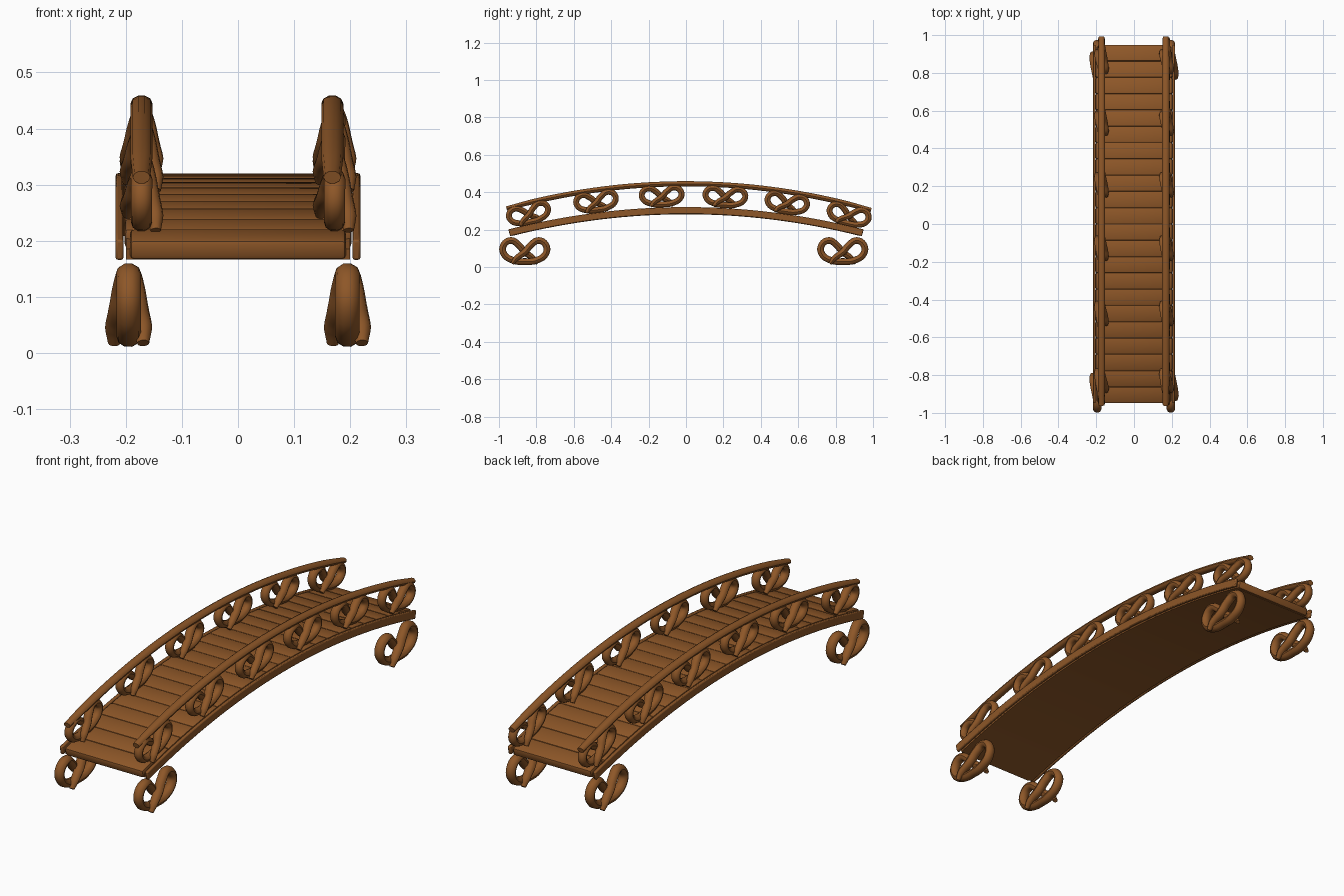
import bpy, bmesh, math
from mathutils import Matrix, Vector

if "Cube" in bpy.data.objects:
    bpy.data.objects.remove(bpy.data.objects["Cube"])

brown = bpy.data.materials.new("baked_brown")
brown.use_nodes = True
COLOUR = (0.27, 0.095, 0.021, 1)
brown.diffuse_color = COLOUR
brown.node_tree.nodes["Principled BSDF"].inputs["Base Color"].default_value = COLOUR


def deck_z(y):
    return 0.302 - 0.133 * y * y


def rail_z(y):
    return 0.445 - 0.143 * y * y


def slope(y):
    return math.atan(-2 * 0.138 * y)


def add_object(name, mesh, location=(0, 0, 0), smooth=True):
    obj = bpy.data.objects.new(name, mesh)
    obj.location = location
    bpy.context.collection.objects.link(obj)
    if smooth:
        bpy.ops.object.select_all(action="DESELECT")
        obj.select_set(True)
        bpy.context.view_layer.objects.active = obj
        bpy.ops.object.shade_smooth_by_angle(angle=math.radians(40))
    return obj


def rope_mesh(name, points, radii, depth, widen):
    """Round rope through the points, widened along x."""
    curve = bpy.data.curves.new(name, "CURVE")
    curve.dimensions = "3D"
    curve.bevel_depth = depth
    curve.bevel_resolution = 3
    curve.resolution_u = 6
    curve.use_fill_caps = True
    spline = curve.splines.new("BEZIER")
    spline.bezier_points.add(len(points) - 1)
    for bp, p, r in zip(spline.bezier_points, points, radii):
        bp.co = p
        bp.radius = r
        bp.handle_left_type = bp.handle_right_type = "AUTO"
    temp = bpy.data.objects.new(name, curve)
    bpy.context.collection.objects.link(temp)
    graph = bpy.context.evaluated_depsgraph_get()
    mesh = bpy.data.meshes.new_from_object(temp.evaluated_get(graph))
    bpy.data.objects.remove(temp)
    mesh.transform(Matrix.Diagonal((widen, 1, 1, 1)))
    mesh.materials.clear()
    mesh.materials.append(brown)
    return mesh


def arched_bar(name, x, width, height, y_end, offset, bevel):
    """Rectangular bar following the deck arch."""
    bm = bmesh.new()
    rings = []
    steps = 32
    for i in range(steps + 1):
        y = y_end * (2 * i / steps - 1)
        a = slope(y)
        up = Vector((0, -math.sin(a), math.cos(a)))
        mid = Vector((0, y, deck_z(y))) + up * offset
        rings.append([bm.verts.new(mid + Vector((sx * width / 2, 0, 0)) + up * sz * height / 2)
                      for sx, sz in ((-1, -1), (1, -1), (1, 1), (-1, 1))])
    for a, b in zip(rings, rings[1:]):
        for k in range(4):
            n = (k + 1) % 4
            bm.faces.new((a[k], a[n], b[n], b[k]))
    bm.faces.new(rings[0])
    bm.faces.new(rings[-1])
    bmesh.ops.recalc_face_normals(bm, faces=bm.faces)
    mesh = bpy.data.meshes.new(name)
    bm.to_mesh(mesh)
    bm.free()
    mesh.materials.append(brown)
    obj = add_object(name, mesh, (x, 0, 0))
    if bevel:
        mod = obj.modifiers.new("soft_edges", "BEVEL")
        mod.width = bevel
        mod.segments = 2
    return obj


# Deck planks, laid along the arch
PLANKS = 22
bm = bmesh.new()
for i in range(PLANKS):
    y = 0.945 * (2 * (i + 0.5) / PLANKS - 1)
    end = i in (0, PLANKS - 1)
    size = Matrix.Diagonal((0.385 if end else 0.405, 0.089, 0.036, 1))
    turn = Matrix.Rotation(slope(y), 4, "X")
    bmesh.ops.create_cube(bm, size=1, matrix=Matrix.Translation((0, y, deck_z(y))) @ turn @ size)
bmesh.ops.bevel(bm, geom=list(bm.edges), offset=0.008, segments=2, profile=0.5, affect="EDGES")
mesh = bpy.data.meshes.new("deck_planks")
bm.to_mesh(mesh)
bm.free()
mesh.materials.append(brown)
add_object("deck_planks", mesh)

# Smooth underside and the two side beams
arched_bar("deck_underside", 0, 0.40, 0.02, 0.935, -0.010, 0)
for side, x in (("left", 0.211), ("right", -0.211)):
    arched_bar(side + "_beam", x, 0.014, 0.037, 0.945, 0, 0.004)

# Handrails
rail_points = []
for i in range(15):
    y = -0.96 + 1.95 * i / 14
    rail_points.append((0, y, rail_z(y)))
rail_mesh = rope_mesh("handrail", rail_points, [0.8] + [1] * 13 + [0.8], 0.0145, 1.35)
for side, x in (("left", 0.168), ("right", -0.172)):
    add_object(side + "_handrail", rail_mesh, (x, 0, 0))

# Twisted knot: half a path, repeated with a half turn about the vertical axis
HALF = [(0.022, -0.56, -1.02), (0.02, -0.38, -0.58), (0.012, 0, -0.05), (0.006, 0.28, 0.55),
        (0, 0.62, 0.92), (0, 0.95, 0.5), (0, 0.93, -0.2), (0, 0.5, -0.75)]


def knot_mesh(name, half_width, half_height, radius, widen):
    half = [(x, y * half_width, z * half_height) for x, y, z in HALF]
    bottom = [(0, 0, -0.84 * half_height)]
    path = half + bottom + [(-x, -y, z) for x, y, z in reversed(half)]
    radii = [0.5, 0.85] + [1] * (len(path) - 4) + [0.85, 0.5]
    return rope_mesh(name, path, radii, radius, widen)


rail_knot = knot_mesh("rail_knot", 0.108, 0.050, 0.0165, 1.15)
foot_knot = knot_mesh("foot_knot", 0.120, 0.064, 0.0185, 1.18)

# Rail knots stand between the beams and the handrails, feet under the corners
for side, s in (("left", 1), ("right", -1)):
    for n, y in enumerate((-0.84, -0.48, -0.13, 0.21, 0.54, 0.87)):
        z = (deck_z(y) + rail_z(y)) / 2 + 0.006
        knot = add_object(f"{side}_rail_knot_{n + 1}", rail_knot, (s * 0.172, y, z))
        knot.rotation_euler.x = slope(y)
    for end, y in (("front", -0.862), ("back", 0.838)):
        add_object(f"{end}_{side}_foot", foot_knot, (s * 0.195, y, 0.083))
